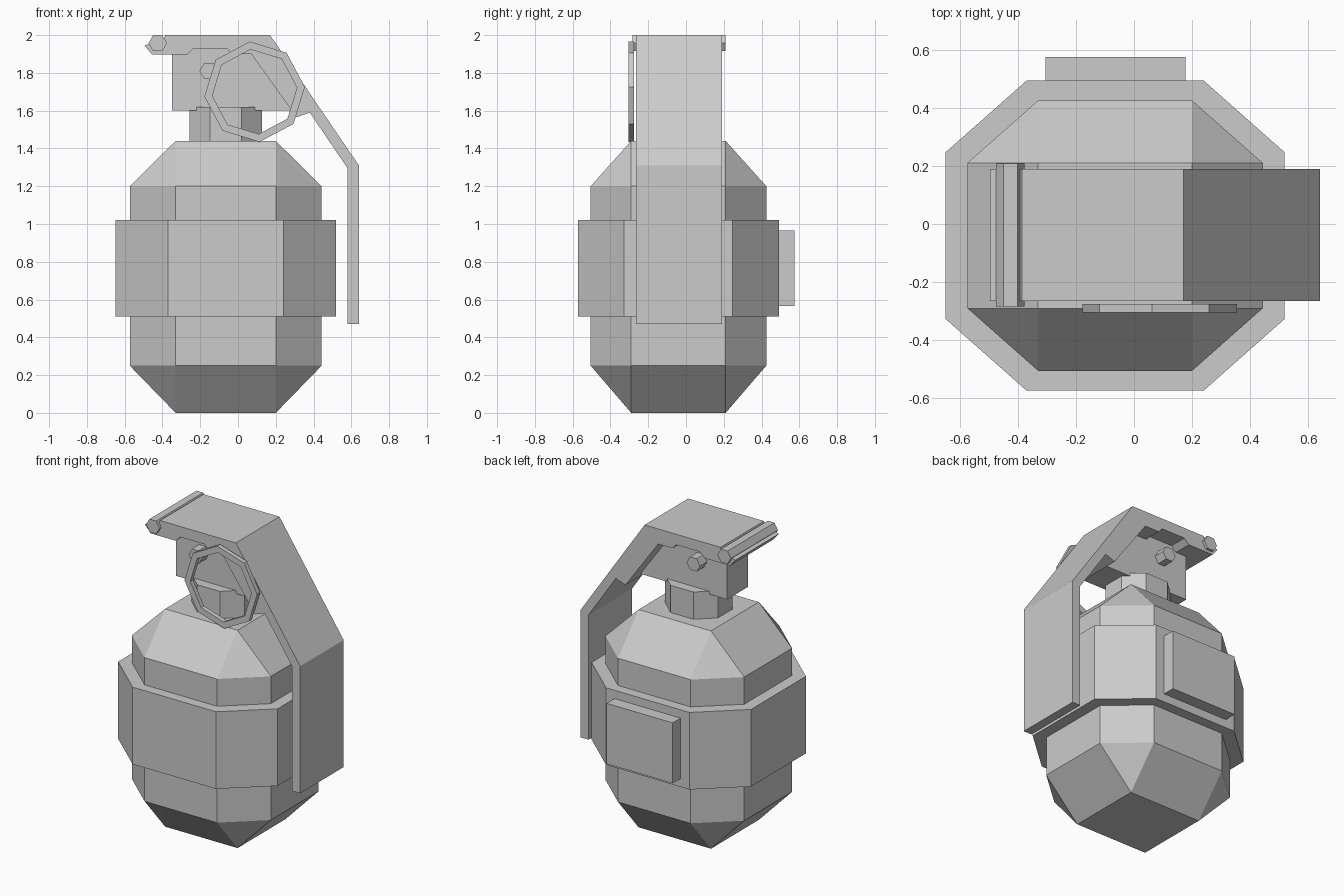
import bpy, bmesh, math

if "Cube" in bpy.data.objects:
    bpy.data.objects.remove(bpy.data.objects["Cube"])

CX, CY = -0.065, -0.04   # axis of the grenade body


def finish(name, bm):
    bmesh.ops.recalc_face_normals(bm, faces=bm.faces)
    me = bpy.data.meshes.new(name)
    bm.to_mesh(me)
    bm.free()
    ob = bpy.data.objects.new(name, me)
    bpy.context.collection.objects.link(ob)
    return ob


def chamfered_loft(name, rings):
    """Loft rectangles with cut corners: (z, half_x, half_y, flat_x, flat_y)."""
    bm = bmesh.new()
    loops = []
    for z, hx, hy, fx, fy in rings:
        pts = [(fx, -hy), (hx, -fy), (hx, fy), (fx, hy),
               (-fx, hy), (-hx, fy), (-hx, -fy), (-fx, -hy)]
        loops.append([bm.verts.new((CX + x, CY + y, z)) for x, y in pts])
    for a, b in zip(loops, loops[1:]):
        for i in range(8):
            j = (i + 1) % 8
            bm.faces.new((a[i], a[j], b[j], b[i]))
    bm.faces.new(loops[0][::-1])
    bm.faces.new(loops[-1])
    bmesh.ops.remove_doubles(bm, verts=bm.verts, dist=0.0005)
    return finish(name, bm)


def extrude_profile(name, pts, y0, y1):
    """Extrude an x/z outline along y."""
    bm = bmesh.new()
    face = bm.faces.new([bm.verts.new((x, y0, z)) for x, z in pts])
    new = bmesh.ops.extrude_face_region(bm, geom=[face])["geom"]
    moved = [v for v in new if isinstance(v, bmesh.types.BMVert)]
    bmesh.ops.translate(bm, verts=moved, vec=(0, y1 - y0, 0))
    return finish(name, bm)


def polygon(cx, cz, r, n, start=0.0):
    return [(cx + r * math.cos(start + math.tau * i / n),
             cz + r * math.sin(start + math.tau * i / n)) for i in range(n)]


# Body: ends close to plain rectangles, so corners become triangles
end = (0.265, 0.25, 0.265, 0.25)
mid = (0.508, 0.465, 0.265, 0.25)
chamfered_loft("body", [(0, *end), (0.25, *mid), (1.2, *mid), (1.44, *end)])

# Raised band and neck
band = (0.583, 0.533, 0.305, 0.287)
chamfered_loft("body_band", [(0.51, *band), (1.02, *band)])
neck = (0.193, 0.175, 0.083, 0.075)
chamfered_loft("neck", [(1.43, *neck), (1.62, *neck)])

# Plate on the back of the band
extrude_profile("back_plate", [(-0.305, 0.565), (0.178, 0.565),
                               (0.178, 0.965), (-0.305, 0.965)], 0.47, 0.575)

# Fuze block under the lever
extrude_profile("fuze_block", [(-0.35, 1.6), (0.31, 1.6), (0.1, 1.95),
                               (-0.35, 1.95)], -0.15, 0.07)

# Safety lever, with deeper flange at the top and a curled front lip
extrude_profile("safety_lever", [
    (-0.385, 2.0), (0.17, 2.0), (0.64, 1.31), (0.64, 0.47), (0.58, 0.47),
    (0.58, 1.295), (0.38, 1.59), (0.31, 1.565), (0.07, 1.9), (-0.035, 1.9),
    (-0.06, 1.93), (-0.235, 1.93), (-0.27, 1.897), (-0.455, 1.897),
    (-0.495, 1.945), (-0.43, 1.965), (-0.405, 1.95)], -0.265, 0.19)

# Hinge rod and safety pin
extrude_profile("hinge_rod", polygon(-0.425, 1.957, 0.049, 6), -0.283, 0.208)
extrude_profile("safety_pin", polygon(-0.155, 1.81, 0.049, 6), -0.225, 0.145)

# Pull ring: flat octagonal hoop
bm = bmesh.new()
loops = []
for r, y in ((0.267, -0.305), (0.267, -0.275), (0.225, -0.275), (0.225, -0.305)):
    loops.append([bm.verts.new((x, y, z))
                  for x, z in polygon(0.088, 1.70, r, 8, math.radians(95.5))])
for k in range(4):
    a, b = loops[k], loops[(k + 1) % 4]
    for i in range(8):
        j = (i + 1) % 8
        bm.faces.new((a[i], a[j], b[j], b[i]))
finish("pull_ring", bm)
